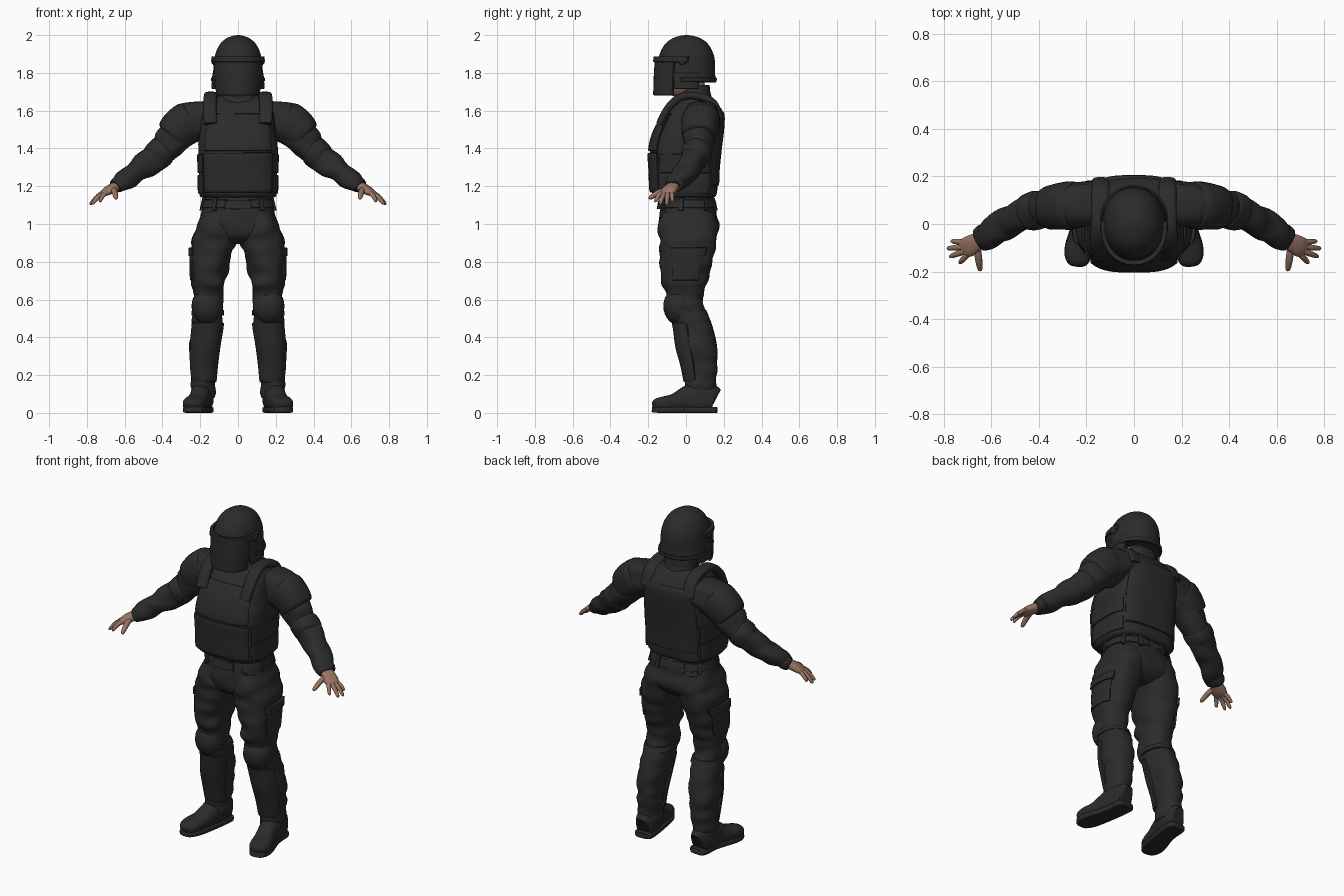
import bpy, bmesh, math
from mathutils import Vector, noise


def material(name, rgb):
    m = bpy.data.materials.new(name)
    m.diffuse_color = (*rgb, 1)
    return m


BLACK = material("dark_gear", (0.024, 0.024, 0.024))
SKIN = material("skin", (0.32, 0.18, 0.13))


def finish(name, rows, mat, mirror, closed=True, thick=0):
    """Skin rows of points into one smooth object."""
    bm = bmesh.new()
    vs = [[bm.verts.new(p) for p in r] for r in rows]
    n = len(vs[0])
    for a, b in zip(vs, vs[1:]):
        for i in range(n if closed else n - 1):
            j = (i + 1) % n
            bm.faces.new((a[i], a[j], b[j], b[i]))
    if closed:
        bm.faces.new(vs[0])
        bm.faces.new(vs[-1])
    bmesh.ops.recalc_face_normals(bm, faces=bm.faces)
    me = bpy.data.meshes.new(name)
    bm.to_mesh(me)
    bm.free()
    ob = bpy.data.objects.new(name, me)
    bpy.context.collection.objects.link(ob)
    me.materials.append(mat)
    if thick:
        ob.modifiers.new("thickness", "SOLIDIFY").thickness = thick
    if mirror:
        ob.modifiers.new("mirror", "MIRROR").use_clip = False
    bpy.ops.object.select_all(action='DESELECT')
    ob.select_set(True)
    bpy.context.view_layer.objects.active = ob
    bpy.ops.object.shade_smooth_by_angle(angle=math.radians(45))
    return ob


def resample(st, k=5):
    """Catmull-Rom through station tuples."""
    out = []
    for i in range(len(st) - 1):
        p0, p1, p2, p3 = st[max(i - 1, 0)], st[i], st[i + 1], st[min(i + 2, len(st) - 1)]
        for s in range(k):
            t = s / k
            out.append([0.5 * (2*b + (c - a)*t + (2*a - 5*b + 4*c - d)*t*t + (3*b - a - 3*c + d)*t**3)
                        for a, b, c, d in zip(p0, p1, p2, p3)])
    return out + [list(st[-1])]


def oval(a, power):
    f = lambda v: math.copysign(abs(v) ** (2 / power), v)
    return f(math.sin(a)), -f(math.cos(a))


def crease(p, amount):
    return amount * noise.noise(Vector((p[0] * 9, p[1] * 9, p[2] * 17)))


def stack(name, rings, mat=BLACK, power=2.3, mirror=False, folds=0, n=40):
    """Horizontal rings: z, centre x, centre y, radius x, radius y."""
    rows = []
    for z, cx, cy, rx, ry in resample(rings):
        row = []
        for i in range(n):
            u, v = oval(2 * math.pi * i / n, power)
            g = crease((cx + rx*u, cy + ry*v, z), folds)
            row.append((cx + (rx + g)*u, cy + (ry + g)*v, z))
        rows.append(row)
    return finish(name, rows, mat, mirror)


def tube(name, path, mat=BLACK, power=2.2, mirror=True, folds=0, n=24, k=5):
    """Stations along a path: x, y, z, sideways radius, upright radius."""
    st = resample(path, k)
    rows = []
    for i, s in enumerate(st):
        t = (Vector(st[min(i + 1, len(st) - 1)][:3]) - Vector(st[max(i - 1, 0)][:3])).normalized()
        side = t.cross(Vector((0, 0, 1))).normalized()
        up = side.cross(t)
        row = []
        for j in range(n):
            u, v = oval(2 * math.pi * j / n, power)
            p = Vector(s[:3]) + side * s[3] * u + up * s[4] * v
            row.append(p + crease(p, folds) * (side * u + up * v))
        rows.append(row)
    return finish(name, rows, mat, mirror)


def panel(name, rings, z0, z1, a0, a1, lift, power=2.3, mirror=False, thick=0.004):
    """Raised plate following a ring stack between two heights and angles."""
    fine = resample(rings)
    fine.sort(key=lambda r: r[0])

    def at(z):
        for a, b in zip(fine, fine[1:]):
            if a[0] <= z <= b[0]:
                t = (z - a[0]) / max(b[0] - a[0], 1e-6)
                return [p + (q - p) * t for p, q in zip(a, b)]
        return fine[0] if z < fine[0][0] else fine[-1]

    steps = [0, 0.015] + [0.04 + 0.92 * i / 16 for i in range(17)] + [0.985, 1]
    height = lambda t: -0.004 if t in (0, 1) else lift * (0.8 if t in (0.015, 0.985) else 1)
    rows = []
    for v in steps:
        z, cx, cy, rx, ry = at(z0 + (z1 - z0) * v)
        row = []
        for u in steps:
            d = min(height(u), height(v))
            x, y = oval(math.radians(a0 + (a1 - a0) * u), power)
            row.append((cx + (rx + d) * x, cy + (ry + d) * y, z0 + (z1 - z0) * v))
        rows.append(row)
    return finish(name, rows, BLACK, mirror, False, thick)


def ball(name, c, r, mat=BLACK, mirror=False):
    rows = []
    for i in range(15):
        e = -math.pi / 2 + 0.02 + (math.pi - 0.04) * i / 14
        rows.append([(c[0] + r[0]*math.cos(e)*math.cos(a), c[1] + r[1]*math.cos(e)*math.sin(a),
                      c[2] + r[2]*math.sin(e)) for a in [2*math.pi*j/28 for j in range(28)]])
    return finish(name, rows, mat, mirror)


# Head and neck
ball("head", (0, -0.02, 1.785), (0.085, 0.115, 0.118), SKIN)
stack("neck", [(1.58, 0, 0.05, 0.07, 0.07), (1.66, 0, 0.045, 0.065, 0.065), (1.77, 0, 0.03, 0.065, 0.065)], SKIN)

# Helmet, rim, visor and ear guards
helmet = [(1.755, 0, 0.015, 0.128, 0.135), (1.76, 0, 0.008, 0.137, 0.148), (1.80, 0, 0.004, 0.132, 0.15),
          (1.87, 0, 0.003, 0.126, 0.149), (1.92, 0, 0.003, 0.113, 0.134), (1.96, 0, 0.003, 0.089, 0.107),
          (1.985, 0, 0.003, 0.057, 0.07), (1.997, 0, 0.003, 0.025, 0.03), (2.0, 0, 0.003, 0.002, 0.002)]
stack("helmet", helmet, power=2.1)
panel("helmet_rim", helmet, 1.75, 1.775, 75, 285, 0.007, 2.1)
visor = [(1.68, 0, -0.01, 0.117, 0.158), (1.78, 0, -0.005, 0.126, 0.16), (1.89, 0, 0, 0.126, 0.158)]
panel("visor", visor, 1.68, 1.875, -72, 72, 0.006, 2.3)
panel("visor_brow", visor, 1.858, 1.888, -95, 95, 0.014, 2.2)
ear = [(1.70, 0, 0.0, 0.134, 0.13), (1.80, 0, 0, 0.126, 0.145)]
panel("ear_guard", ear, 1.715, 1.80, 65, 118, 0.009, 2.2, True, 0.012)
ball("visor_hinge", (0.131, -0.02, 1.865), (0.011, 0.025, 0.022), mirror=True)

# Jacket collar and armoured vest
stack("collar", [(1.58, 0, 0.045, 0.12, 0.12), (1.66, 0, 0.045, 0.10, 0.095), (1.70, 0, 0.05, 0.088, 0.08),
                 (1.735, 0, 0.06, 0.08, 0.068)], folds=0.006)
vest = [(1.14, 0, -0.005, 0.19, 0.15), (1.165, 0, -0.007, 0.205, 0.172), (1.28, 0, -0.008, 0.207, 0.178),
        (1.40, 0, -0.004, 0.21, 0.186), (1.50, 0, 0.016, 0.20, 0.178), (1.58, 0, 0.042, 0.192, 0.154),
        (1.63, 0, 0.05, 0.178, 0.122), (1.665, 0, 0.06, 0.15, 0.085), (1.68, 0, 0.06, 0.10, 0.06)]
stack("vest", vest, power=3.2, n=56, folds=0.005)
panel("chest_plate", vest, 1.385, 1.585, -48, 48, 0.010, 3.2)
panel("belly_plate", vest, 1.165, 1.378, -50, 50, 0.013, 3.2)
panel("back_plate", vest, 1.20, 1.60, 132, 228, 0.008, 3.2)
for i, z in enumerate((1.16, 1.27)):
    panel(f"side_band_{i}", vest, z, z + 0.10, 54, 128, 0.007, 3.2, True)
tube("shoulder_strap", [(0.145, -0.14, 1.53, 0.035, 0.018), (0.15, -0.09, 1.62, 0.035, 0.02),
                        (0.145, -0.02, 1.675, 0.036, 0.02), (0.14, 0.07, 1.675, 0.038, 0.02),
                        (0.14, 0.145, 1.64, 0.038, 0.02), (0.14, 0.18, 1.56, 0.036, 0.018)], power=3)

# Sleeves, shoulder pads, elbows and cuffs
tube("sleeve", [(0.15, 0.085, 1.575, 0.095, 0.085), (0.25, 0.08, 1.535, 0.098, 0.105),
                (0.32, 0.072, 1.475, 0.09, 0.09), (0.40, 0.06, 1.385, 0.075, 0.075),
                (0.47, 0.035, 1.33, 0.068, 0.068), (0.55, -0.005, 1.275, 0.067, 0.06),
                (0.61, -0.045, 1.228, 0.057, 0.046), (0.65, -0.068, 1.197, 0.045, 0.033)], folds=0.016, n=32)
tube("shoulder_pad", [(0.245, 0.08, 1.56, 0.08, 0.085), (0.26, 0.079, 1.55, 0.1, 0.103),
                      (0.31, 0.074, 1.51, 0.098, 0.103), (0.35, 0.068, 1.47, 0.09, 0.09),
                      (0.36, 0.067, 1.46, 0.07, 0.07)], power=2.4)
tube("elbow_fold", [(0.385, 0.065, 1.40, 0.06, 0.06), (0.40, 0.06, 1.388, 0.08, 0.08),
                    (0.44, 0.048, 1.355, 0.076, 0.076), (0.46, 0.04, 1.34, 0.06, 0.06)], folds=0.008)
tube("cuff", [(0.618, -0.05, 1.222, 0.045, 0.035), (0.625, -0.053, 1.216, 0.055, 0.042),
              (0.645, -0.065, 1.2, 0.05, 0.037), (0.65, -0.068, 1.197, 0.038, 0.028)])

# Hands
tube("palm", [(0.62, -0.05, 1.215, 0.03, 0.023), (0.66, -0.075, 1.192, 0.038, 0.025),
              (0.695, -0.095, 1.172, 0.043, 0.021), (0.72, -0.107, 1.157, 0.036, 0.012)], SKIN, 2.4)
fingers = [((0.700, -0.128, 1.165), (0.733, -0.165, 1.118)), ((0.711, -0.114, 1.163), (0.775, -0.138, 1.105)),
           ((0.716, -0.096, 1.163), (0.785, -0.103, 1.103)), ((0.712, -0.076, 1.166), (0.768, -0.072, 1.12)),
           ((0.660, -0.095, 1.185), (0.645, -0.198, 1.135))]
for i, (a, b) in enumerate(fingers):
    a, b = Vector(a), Vector(b)
    m = a.lerp(b, 0.5) + Vector((0, 0, 0.006))
    w = 0.016 if i == 4 else 0.0125
    tube("thumb" if i == 4 else f"finger_{i}",
         [(*a, w, w), (*m, w * 0.95, w * 0.95), (*a.lerp(b, 0.9), w * 0.7, w * 0.7), (*b, 0.002, 0.002)],
         SKIN, 2, n=12, k=3)

# Trousers
hips = [(1.18, 0, 0.005, 0.168, 0.125), (1.12, 0, 0.01, 0.18, 0.138), (1.05, 0, 0.012, 0.196, 0.152),
        (0.98, 0, 0.017, 0.212, 0.162), (0.93, 0, 0.012, 0.19, 0.14), (0.895, 0, 0.01, 0.10, 0.09)]
stack("hips", hips, power=2.5, folds=0.008)
leg = [(1.06, 0.10, 0.012, 0.092, 0.135), (0.98, 0.118, 0.016, 0.106, 0.162), (0.90, 0.126, 0.010, 0.118, 0.152),
       (0.80, 0.147, 0.0, 0.103, 0.135), (0.70, 0.155, -0.007, 0.092, 0.122), (0.64, 0.155, -0.01, 0.081, 0.10),
       (0.55, 0.160, 0.0, 0.078, 0.098), (0.47, 0.160, 0.035, 0.082, 0.10), (0.35, 0.174, 0.058, 0.077, 0.106),
       (0.25, 0.180, 0.073, 0.070, 0.094), (0.15, 0.180, 0.078, 0.060, 0.080), (0.08, 0.183, 0.08, 0.056, 0.075)]
stack("trouser_leg", leg, mirror=True, folds=0.014)
panel("cargo_pocket", leg, 0.70, 0.87, 62, 125, 0.007, mirror=True)
panel("pocket_flap", leg, 0.83, 0.875, 58, 129, 0.014, mirror=True)

# Belt, buckle and loops
panel("belt", hips, 1.085, 1.13, 0, 180, 0.008, 2.5, True)
panel("buckle", hips, 1.078, 1.125, -16, 16, 0.020, 2.5)
for i, a in enumerate((35, 80, 125, 160)):
    panel(f"belt_loop_{i}", hips, 1.07, 1.14, a - 4, a + 4, 0.014, 2.5, True)

# Knee and shin guards
ball("knee_pad", (0.162, -0.038, 0.565), (0.084, 0.082, 0.10), mirror=True)
panel("shin_guard", leg, 0.16, 0.48, -75, 75, 0.009, mirror=True)
panel("knee_strap", leg, 0.515, 0.545, 60, 300, 0.007, mirror=True)

# Boots with thick soles
tube("boot", [(0.184, 0.155, 0.07, 0.03, 0.055), (0.185, 0.14, 0.075, 0.052, 0.072), (0.19, 0.08, 0.08, 0.06, 0.078),
              (0.20, 0.01, 0.073, 0.056, 0.071), (0.217, -0.06, 0.054, 0.058, 0.05),
              (0.232, -0.12, 0.046, 0.06, 0.04), (0.24, -0.16, 0.04, 0.045, 0.032),
              (0.243, -0.175, 0.035, 0.015, 0.012)], power=2.4, folds=0.004)
tube("boot_sole", [(0.182, 0.163, 0.016, 0.035, 0.016), (0.184, 0.14, 0.016, 0.055, 0.016),
                   (0.195, 0.03, 0.016, 0.055, 0.016), (0.228, -0.10, 0.016, 0.063, 0.016),
                   (0.24, -0.16, 0.017, 0.046, 0.016), (0.243, -0.178, 0.018, 0.02, 0.014)], power=6)
